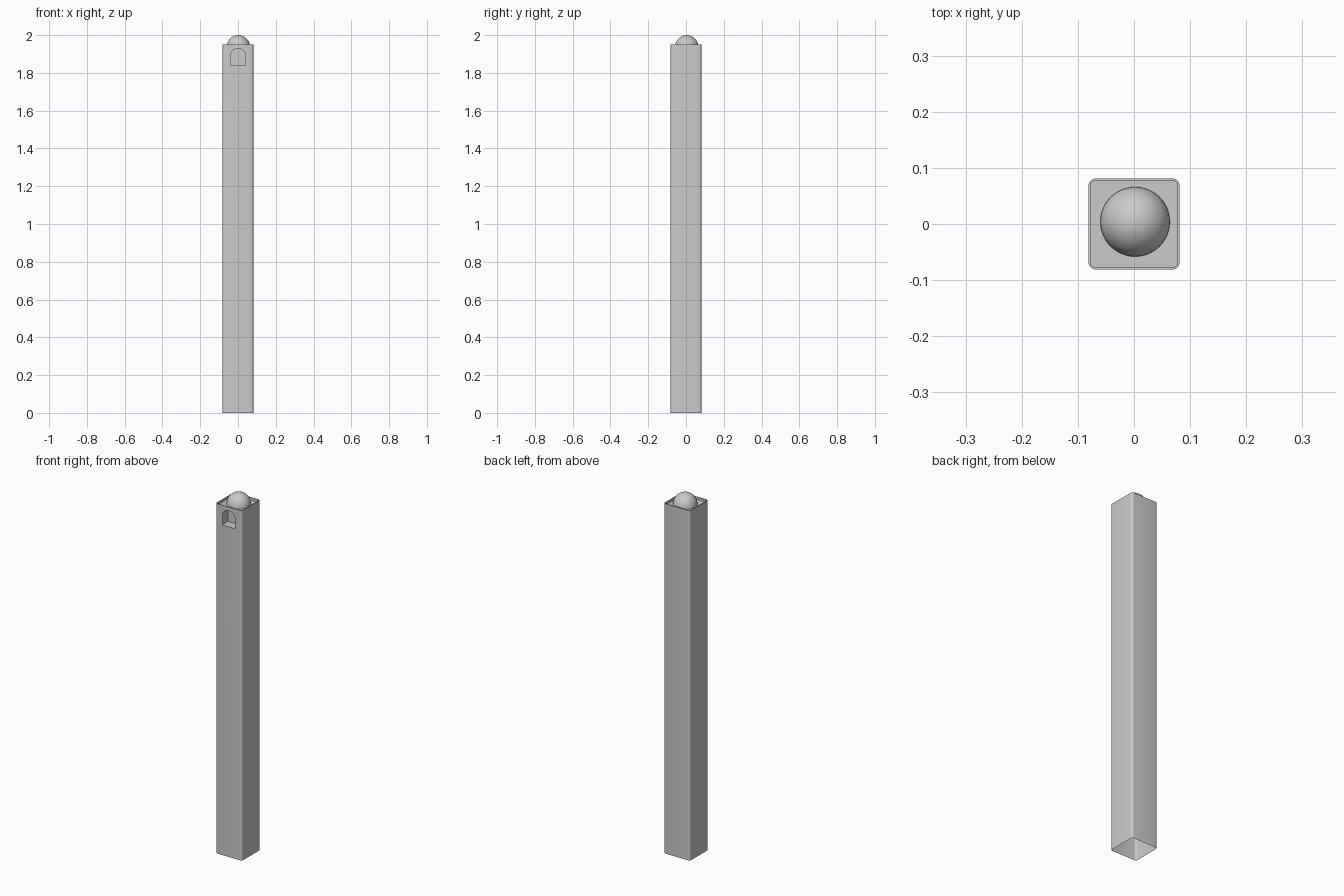
import bpy, bmesh, math

if "Cube" in bpy.data.objects:
    bpy.data.objects.remove(bpy.data.objects["Cube"])

POST_TOP = 1.95
PLATE_Z = 1.936


def new_object(name, bm):
    mesh = bpy.data.meshes.new(name)
    bmesh.ops.recalc_face_normals(bm, faces=bm.faces)
    bm.to_mesh(mesh)
    bm.free()
    ob = bpy.data.objects.new(name, mesh)
    bpy.context.collection.objects.link(ob)
    return ob


def smooth(ob):
    bpy.ops.object.select_all(action='DESELECT')
    ob.select_set(True)
    bpy.context.view_layer.objects.active = ob
    bpy.ops.object.shade_smooth_by_angle(angle=math.radians(35))


def rounded_square(bm, half, radius, z, seg=5):
    ring = []
    for q, (sx, sy) in enumerate([(1, 1), (-1, 1), (-1, -1), (1, -1)]):
        for i in range(seg + 1):
            a = math.pi / 2 * (q + i / seg)
            ring.append(bm.verts.new((sx * (half - radius) + radius * math.cos(a),
                                      sy * (half - radius) + radius * math.sin(a), z)))
    return ring


# Square post: outer wall, narrow rim and shallow recess in the top
bm = bmesh.new()
rings = [rounded_square(bm, h, r, z) for h, r, z in
         [(0.081, 0.012, 0), (0.081, 0.012, POST_TOP),
          (0.077, 0.008, POST_TOP), (0.077, 0.008, PLATE_Z)]]
for low, high in zip(rings, rings[1:]):
    for i in range(len(low)):
        j = (i + 1) % len(low)
        bm.faces.new((low[i], low[j], high[j], high[i]))
bm.faces.new(rings[0][::-1])
bm.faces.new(rings[-1])
post = new_object("post", bm)

# Arched niche cut into the front
bm = bmesh.new()
outline = [(-0.04, 1.84), (0.04, 1.84)]
outline += [(0.04 * math.cos(math.pi * i / 16), 1.89 + 0.04 * math.sin(math.pi * i / 16))
            for i in range(17)]
face = bm.faces.new([bm.verts.new((x, -0.12, z)) for x, z in outline])
ext = bmesh.ops.extrude_face_region(bm, geom=[face])
for v in ext["geom"]:
    if isinstance(v, bmesh.types.BMVert):
        v.co.y = -0.031
cutter = new_object("niche_cutter", bm)
cutter.hide_render = True

mod = post.modifiers.new("niche", 'BOOLEAN')
mod.operation = 'DIFFERENCE'
mod.solver = 'EXACT'
mod.object = cutter
bpy.context.view_layer.objects.active = post
bpy.ops.object.modifier_apply(modifier=mod.name)
bpy.data.objects.remove(cutter)

# Open underside
bm = bmesh.new()
bm.from_mesh(post.data)
bottom = [f for f in bm.faces if all(v.co.z < 0.001 for v in f.verts)]
bmesh.ops.delete(bm, geom=bottom, context='FACES')
bm.to_mesh(post.data)
bm.free()
smooth(post)

# Dome sitting in the top recess
bm = bmesh.new()
bmesh.ops.create_uvsphere(bm, u_segments=48, v_segments=24, radius=0.062)
bmesh.ops.delete(bm, geom=[v for v in bm.verts if v.co.z < -0.001], context='VERTS')
for v in bm.verts:
    v.co.x += 0.002
    v.co.y += 0.004
    v.co.z = PLATE_Z + v.co.z * (2.0 - PLATE_Z) / 0.062
dome = new_object("dome", bm)
smooth(dome)
